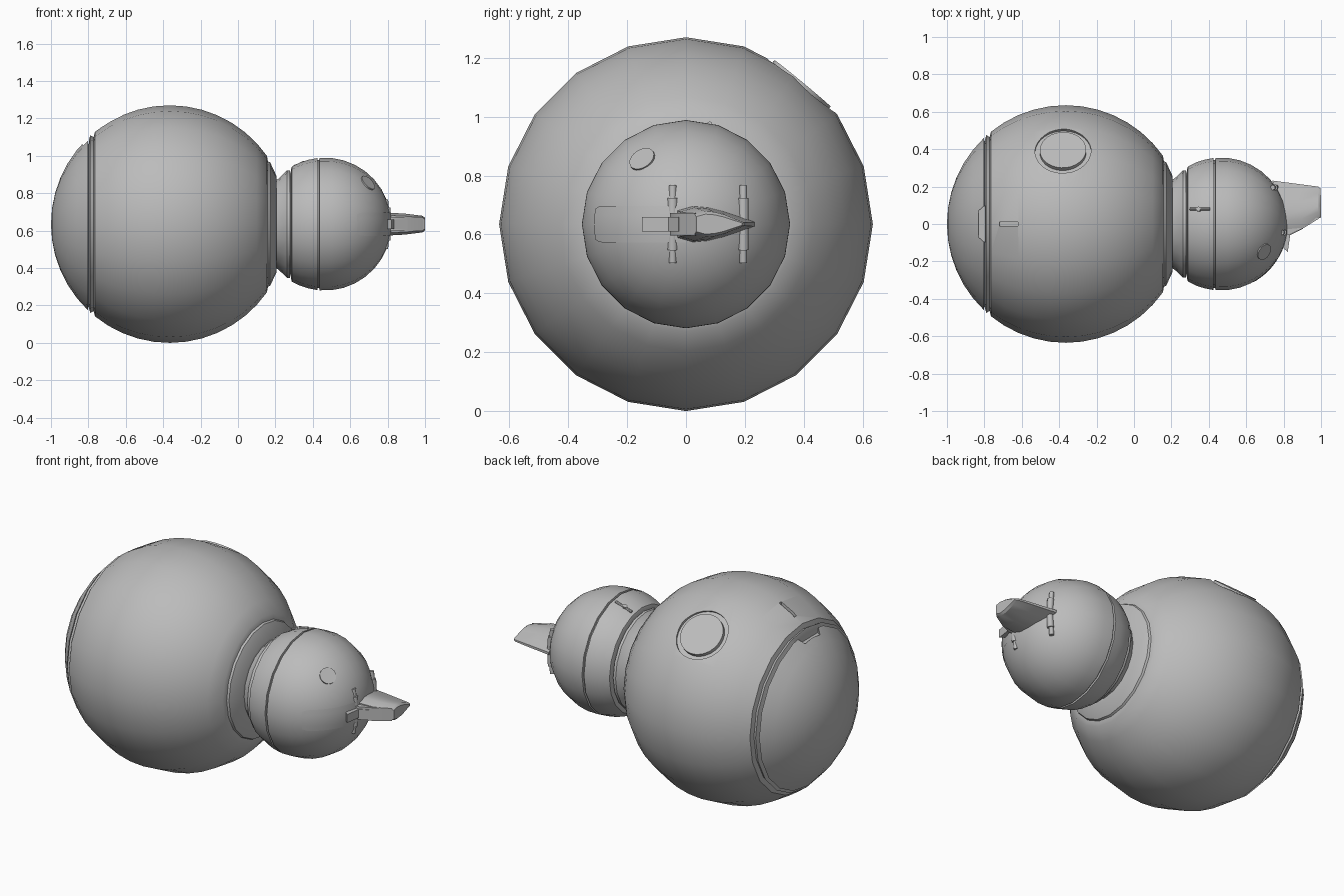
import bpy, bmesh, math
from mathutils import Vector

if "Cube" in bpy.data.objects:
    bpy.data.objects.remove(bpy.data.objects["Cube"])

ZC = 0.635                       # height of the common axis
BODY = Vector((-0.365, 0, ZC))   # large ball
HEAD = Vector((0.465, 0, ZC))    # small ball
RB, RH = 0.635, 0.355

grey = bpy.data.materials.new("light_grey")
grey.diffuse_color = (0.5, 0.5, 0.5, 1)
grey.use_nodes = True
grey.node_tree.nodes["Principled BSDF"].inputs["Base Color"].default_value = grey.diffuse_color


def finish(bm, name, angle=35):
    bmesh.ops.recalc_face_normals(bm, faces=bm.faces)
    me = bpy.data.meshes.new(name)
    bm.to_mesh(me)
    bm.free()
    ob = bpy.data.objects.new(name, me)
    bpy.context.collection.objects.link(ob)
    me.materials.append(grey)
    smooth(ob, angle)
    return ob


def smooth(ob, angle=35):
    bpy.ops.object.select_all(action='DESELECT')
    ob.select_set(True)
    bpy.context.view_layer.objects.active = ob
    bpy.ops.object.shade_smooth_by_angle(angle=math.radians(angle))


def loft(rings, name, angle=35):
    """Skin closed rings of equal length; single points close the ends."""
    bm = bmesh.new()
    rows = [[bm.verts.new(p) for p in r] for r in rings]
    for a, b in zip(rows, rows[1:]):
        n = max(len(a), len(b))
        for i in range(n):
            j = (i + 1) % n
            if len(a) == 1:
                bm.faces.new((a[0], b[i], b[j]))
            elif len(b) == 1:
                bm.faces.new((a[i], b[0], a[j]))
            else:
                bm.faces.new((a[i], b[i], b[j], a[j]))
    for r in (rows[0], rows[-1]):
        if len(r) > 2:
            bm.faces.new(r)
    return finish(bm, name, angle)


def lathe(profile, name, n=20):
    rings = []
    for x, r in profile:
        if r < 1e-4:
            rings.append([(x, 0, ZC)])
        else:
            rings.append([(x, r * math.sin(t), ZC + r * math.cos(t))
                          for t in (2 * math.pi * i / n for i in range(n))])
    return loft(rings, name)


def arc(c, r, x0, x1, n):
    """Points of a ball's outline between two x positions."""
    a0, a1 = (math.acos(max(-1, min(1, (x - c.x) / r))) for x in (x0, x1))
    return [(c.x + r * math.cos(a), r * math.sin(a))
            for a in (a0 + (a1 - a0) * i / n for i in range(n + 1))]


def rod(c, d, r, d0, d1, name, n=32):
    """Cylinder along direction d from c, between distances d0 and d1."""
    d = Vector(d).normalized()
    u = d.orthogonal().normalized()
    v = d.cross(u)
    return loft([[c + d * h + r * (u * math.cos(t) + v * math.sin(t))
                  for t in (2 * math.pi * i / n for i in range(n))]
                 for h in (d0, d1)], name)


def prism(pts, z0, z1, name):
    return loft([[(x, y, z) for x, y in pts] for z in (z0, z1)], name)


def cut(ob, cutter):
    cutter.hide_render = True
    m = ob.modifiers.new("cut", 'BOOLEAN')
    m.operation, m.solver, m.object = 'DIFFERENCE', 'EXACT', cutter
    bpy.context.view_layer.objects.active = ob
    bpy.ops.object.modifier_apply(modifier="cut")
    bpy.data.objects.remove(cutter)
    smooth(ob)


# Large ball with rear seam, front step and neck
body = lathe(arc(BODY, RB, -1.0, -0.803, 6)
             + [(-0.80, 0.44), (-0.79, 0.475), (-0.772, 0.465)]
             + arc(BODY, RB, -0.765, 0.155, 12)
             + [(0.16, 0.335), (0.172, 0.33), (0.207, 0.255), (0.207, 0.235),
                (0.235, 0.2), (0.235, 0)], "body")

# Collar and small ball with a seam around its middle
lathe([(0.2, 0), (0.2, 0.235), (0.215, 0.242), (0.262, 0.287),
       (0.278, 0.287), (0.282, 0.27), (0.3, 0.27), (0.3, 0)], "neck_collar")
lathe([(0.284, 0), (0.284, 0.295)] + arc(HEAD, RH, 0.288, 0.424, 3)
      + [(0.426, 0.342), (0.434, 0.342)] + arc(HEAD, RH, 0.436, 0.82, 9), "head")

# Round hatch sunk in a groove
hd = Vector((-0.015, 0.405, 0.489))
cut(body, rod(BODY, hd, 0.15, 0.598, 0.75, "hatch_cutter"))
rod(BODY, hd, 0.124, 0.57, 0.621, "hatch_cover")

# Grip notch in the rear cap and a slot on top
cut(body, prism([(-0.797, 0.1), (-0.832, 0.07), (-0.832, -0.07), (-0.797, -0.1)],
                1.045, 1.3, "notch_cutter"))
cut(body, prism([(-0.72, 0.01), (-0.72, -0.01), (-0.62, -0.01), (-0.62, 0.01)],
                1.15, 1.3, "slot_cutter"))

# Round button on the head
rod(HEAD, (0.235, -0.152, 0.225), 0.046, 0.33, 0.356, "head_button", 20)

# Latch on top of the head
rod(Vector((0.30, 0.08, 0.943)), (0.11, 0, 0.035), 0.008, 0, 0.11, "latch_bar", 8)
rod(HEAD, (-0.12, 0.08, 0.33), 0.013, 0.33, 0.363, "latch_pin", 8)

# Thin curved panel with a rounded end, wrapped on the head
bm = bmesh.new()
rows = []
for i in range(17):
    a = math.radians(-61 + 61 * i / 16)
    k = min(1, (i + 0.5) / 2.5)
    hw = 0.035 + 0.0275 * math.sqrt(1 - (1 - k) ** 2)
    row = []
    for j in range(5):
        z = hw * (j / 2 - 1)
        q = math.sqrt(0.3565 ** 2 - z * z)
        row.append(bm.verts.new((HEAD.x + q * math.cos(a), q * math.sin(a), ZC + z)))
    rows.append(row)
for a, b in zip(rows, rows[1:]):
    for j in range(4):
        bm.faces.new((a[j], b[j], b[j + 1], a[j + 1]))
bmesh.ops.solidify(bm, geom=bm.faces[:], thickness=0.008)
finish(bm, "head_panel")


# Nose fin: boat-shaped sections shrinking toward the tip
def boat(x0, y0, x1, y1, w):
    widths = [0.75, 1.0, 0.93, 0.72, 0.42, 0.12]
    pts = [(x0 + (x1 - x0) * i / 5, y0 + (y1 - y0) * i / 5, w * k)
           for i, k in enumerate(widths)]
    return ([(x, y, ZC + h) for x, y, h in pts]
            + [(x, y, ZC - h) for x, y, h in reversed(pts)])


loft([boat(0.80, -0.03, 0.74, 0.232, 0.062),
      boat(0.90, -0.02, 0.87, 0.215, 0.056),
      boat(0.988, 0.03, 0.984, 0.2, 0.044),
      boat(1.0, 0.035, 0.998, 0.19, 0.034)], "nose_fin", 25)

# Folded arm beside the fin
prism([(0.79, -0.05), (0.80, -0.13), (0.822, -0.15), (0.835, -0.06),
       (0.905, -0.025), (0.88, 0.0)], ZC - 0.025, ZC + 0.025, "nose_arm")
prism([(0.80, -0.055), (0.835, -0.055), (0.91, -0.02), (0.99, 0.03),
       (0.95, 0.04), (0.80, 0.03)], ZC - 0.038, ZC + 0.038, "nose_arm_base")

# Upright hinge rods with thicker middles
for x, y in ((0.803, -0.045), (0.755, 0.195)):
    for s in (-1, 1):
        c = Vector((x, y, ZC))
        rod(c, (-0.1, 0, s), 0.013, 0, 0.132, "hinge_rod", 12)
        rod(c, (-0.06, 0, s), 0.018, 0, 0.088, "hinge_sleeve", 12)
